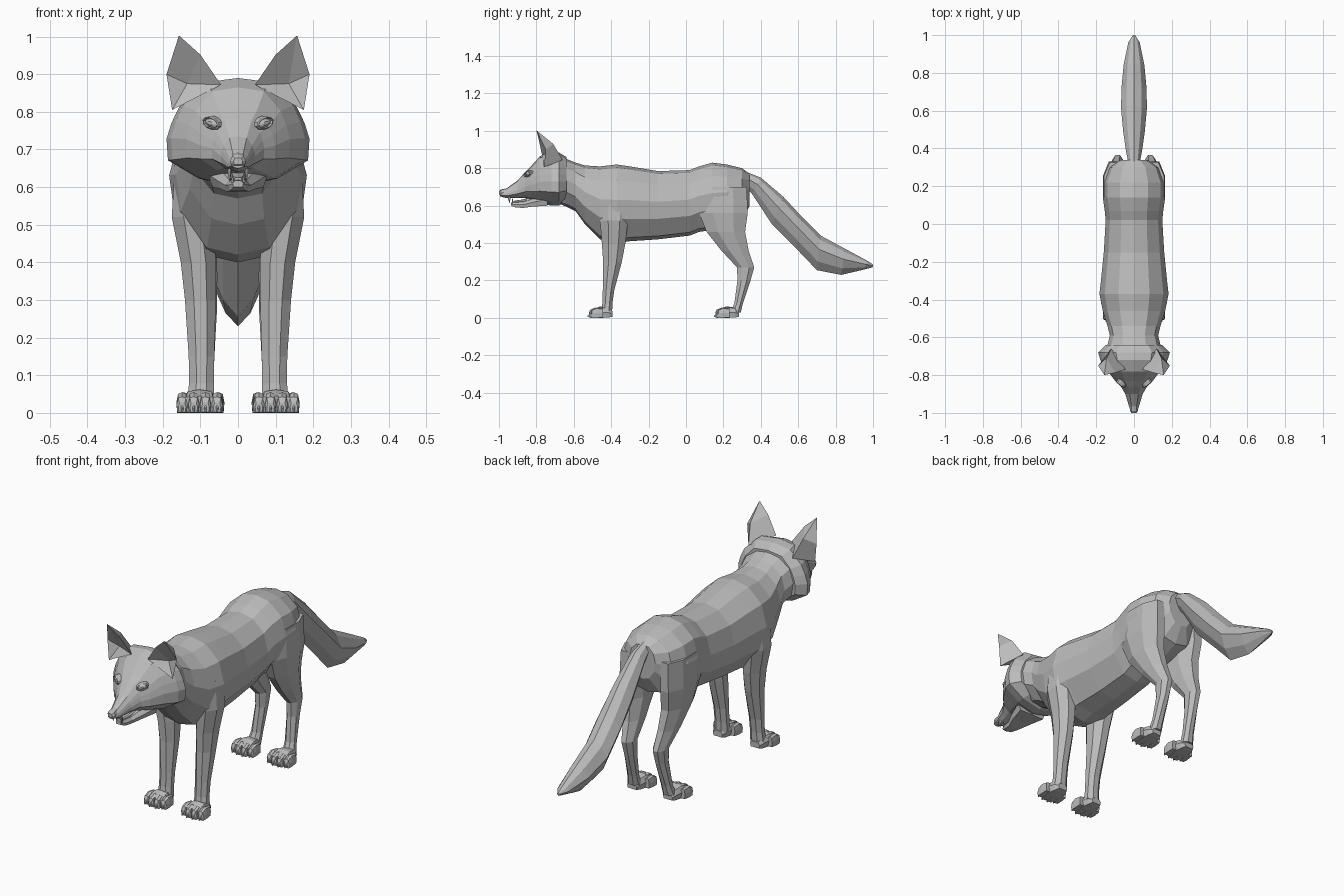
import bpy
import bmesh
import math

GREY = bpy.data.materials.new("plain grey")
GREY.diffuse_color = (0.5, 0.5, 0.5, 1)


def make(name, verts, faces, mirror=False):
    """Flat-shaded mesh object, optionally mirrored across x."""
    me = bpy.data.meshes.new(name)
    me.from_pydata(verts, [], faces)
    bm = bmesh.new()
    bm.from_mesh(me)
    bmesh.ops.recalc_face_normals(bm, faces=bm.faces)
    bm.to_mesh(me)
    bm.free()
    me.materials.append(GREY)
    ob = bpy.data.objects.new(name, me)
    bpy.context.collection.objects.link(ob)
    if mirror:
        mod = ob.modifiers.new("mirror", 'MIRROR')
        mod.use_mirror_merge = False
    return ob


def loft(name, rings, mirror=False):
    """Skin a series of closed rings and cap both ends."""
    n = len(rings[0])
    verts = [p for r in rings for p in r]
    faces = [(i * n + j, i * n + (j + 1) % n, (i + 1) * n + (j + 1) % n, (i + 1) * n + j)
             for i in range(len(rings) - 1) for j in range(n)]
    faces += [tuple(range(n)), tuple(range(len(verts) - n, len(verts)))]
    return make(name, verts, faces, mirror)


def section(yt, zt, yb, zb, w, profile, cx=0.0):
    """Symmetric cross-section; profile holds (width fraction, fraction from top to bottom)."""
    half = [(w * fx, yt + (yb - yt) * t, zt + (zb - zt) * t) for fx, t in profile]
    ring = half + [(-x, y, z) for x, y, z in half[-2:0:-1]]
    return [(cx + x, y, z) for x, y, z in ring]


def upright(stations, profile, cx=0.0):
    return [section(y, top, y, bot, w, profile, cx) for y, top, bot, w in stations]


def column(stations, sides=8):
    """Horizontal oval rings from (z, cx, cy, rx, ry)."""
    return [[(cx + rx * math.cos(2 * math.pi * (k + .5) / sides) / .924,
              cy + ry * math.sin(2 * math.pi * (k + .5) / sides) / .924, z)
             for k in range(sides)] for z, cx, cy, rx, ry in stations]


BODY = [(0, 0), (.45, .04), (.85, .2), (1, .45), (.92, .7), (.5, .95), (0, 1)]
HEAD = [(0, 0), (.5, .04), (.82, .25), (.93, .4), (1, .55), (.98, .75), (.55, .92), (0, 1)]
TAIL = [(0, 0), (.6, .12), (1, .4), (.6, .75), (0, 1)]
PAD = [(0, 0), (.7, .08), (1, .5), (.85, 1), (0, 1)]

# Neck, chest, belly and rump
loft("torso", upright([
    (-.70, .85, .62, .11), (-.64, .85, .595, .14), (-.59, .83, .57, .128),
    (-.54, .815, .50, .14), (-.46, .81, .42, .165), (-.37, .82, .40, .183),
    (-.30, .81, .41, .175), (-.15, .785, .42, .16), (.02, .79, .44, .15),
    (.07, .81, .46, .155), (.14, .83, .47, .165), (.22, .82, .49, .165),
    (.30, .80, .52, .135), (.34, .77, .60, .07)], BODY))

# Skull, cheeks and upper muzzle
loft("head", upright([
    (-.995, .675, .65, .016), (-.96, .692, .64, .028), (-.90, .735, .64, .046),
    (-.86, .78, .64, .07), (-.83, .81, .63, .10), (-.78, .865, .615, .138),
    (-.72, .89, .60, .178), (-.68, .885, .60, .19), (-.64, .86, .62, .15)], HEAD))

# Lower jaw, tongue and nose
loft("lower_jaw", upright([
    (-.935, .618, .60, .014), (-.91, .62, .59, .026), (-.87, .622, .588, .034),
    (-.82, .64, .595, .055), (-.74, .67, .60, .08)], PAD))
loft("tongue", upright([(-.92, .626, .615, .01), (-.88, .632, .615, .02),
                        (-.82, .645, .62, .025)], PAD))
loft("nose", upright([(-1.0, .678, .66, .012), (-.99, .686, .654, .021),
                      (-.965, .692, .66, .018)], PAD))

# Fangs
loft("upper_fang", column([(.65, .022, -.945, .006, .007), (.632, .023, -.945, .004, .005),
                           (.614, .022, -.943, .001, .001)], 5), True)
loft("lower_fang", column([(.612, .014, -.925, .005, .005), (.638, .016, -.928, .001, .001)], 5), True)

# Cupped ears
tip, inner, outer = (.157, -.80, 1.003), (.045, -.77, .872), (.175, -.76, .805)
outer_mid, inner_mid = (.19, -.75, .90), (.10, -.787, .952)
back, back_mid, hollow = (.12, -.66, .845), (.145, -.71, .93), (.135, -.735, .875)
make("ear", [tip, inner, outer, outer_mid, inner_mid, back, back_mid, hollow],
     [(1, 5, 6, 4), (4, 6, 0), (6, 3, 0), (5, 2, 3, 6), (1, 4, 7), (4, 0, 7),
      (0, 3, 7), (3, 2, 7), (1, 7, 2), (1, 2, 5)], True)


# Eyes with raised lids, tilted up toward the outside
def eye_ring(y, r, sides=10):
    tilt, turn = math.radians(18), math.radians(35)
    pts = []
    for k in range(sides):
        a = 2 * math.pi * k / sides
        u, v = r * .028 * math.cos(a), r * .016 * math.sin(a)
        u, v = u * math.cos(tilt) - v * math.sin(tilt), u * math.sin(tilt) + v * math.cos(tilt)
        pts.append((.07 + u * math.cos(turn) - y * math.sin(turn),
                    -.848 + u * math.sin(turn) + y * math.cos(turn), .77 + v))
    return pts


loft("eyelid", [eye_ring(.02, 1.1), eye_ring(-.004, 1), eye_ring(-.007, .85),
                eye_ring(.0, .75)], True)
loft("eyeball", [eye_ring(.01, .75), eye_ring(-.002, .7), eye_ring(-.008, .3)], True)

# Legs
loft("front_leg", column([
    (.66, .118, -.38, .05, .085), (.52, .122, -.385, .054, .075), (.40, .105, -.387, .047, .063),
    (.30, .10, -.393, .041, .05), (.15, .097, -.414, .034, .031),
    (.08, .097, -.42, .033, .027), (.03, .099, -.425, .036, .03)]), True)
loft("hind_leg", column([
    (.70, .108, .20, .052, .125), (.56, .112, .20, .053, .13), (.46, .105, .213, .049, .103),
    (.36, .095, .262, .04, .073), (.27, .086, .319, .03, .046), (.20, .086, .31, .026, .035),
    (.08, .092, .282, .026, .023), (.03, .096, .265, .03, .028)]), True)


# Paws with four toes and claws each
def paw(name, cx, y):
    loft(name, upright([(y + .135, .035, .006, .026), (y + .115, .055, .002, .036),
                        (y + .07, .062, .0, .046), (y + .025, .045, .003, .05)], PAD, cx), True)
    for i in range(4):
        off = i - 1.5
        x, front = cx + off * .031, y + abs(off) * .01
        loft(f"{name}_toe_{i + 1}", upright([
            (front + .07, .05, .003, .013), (front + .035, .055, .0, .0155),
            (front + .01, .043, .0, .0145), (front + .004, .028, .003, .01)], PAD, x), True)
        loft(f"{name}_claw_{i + 1}", upright([
            (front + .012, .027, .01, .005), (front - .004, .012, .003, .002)], PAD, x), True)


paw("front_paw", .102, -.528)
paw("hind_paw", .098, .148)

# Bushy tail
loft("tail", [section(*s, TAIL) for s in [
    (.30, .79, .30, .72, .025), (.40, .75, .355, .66, .042), (.52, .648, .46, .50, .058),
    (.62, .54, .59, .37, .068), (.72, .44, .70, .255, .067), (.85, .37, .83, .23, .055),
    (.97, .305, .95, .258, .03), (1.0, .285, .998, .27, .006)]])
